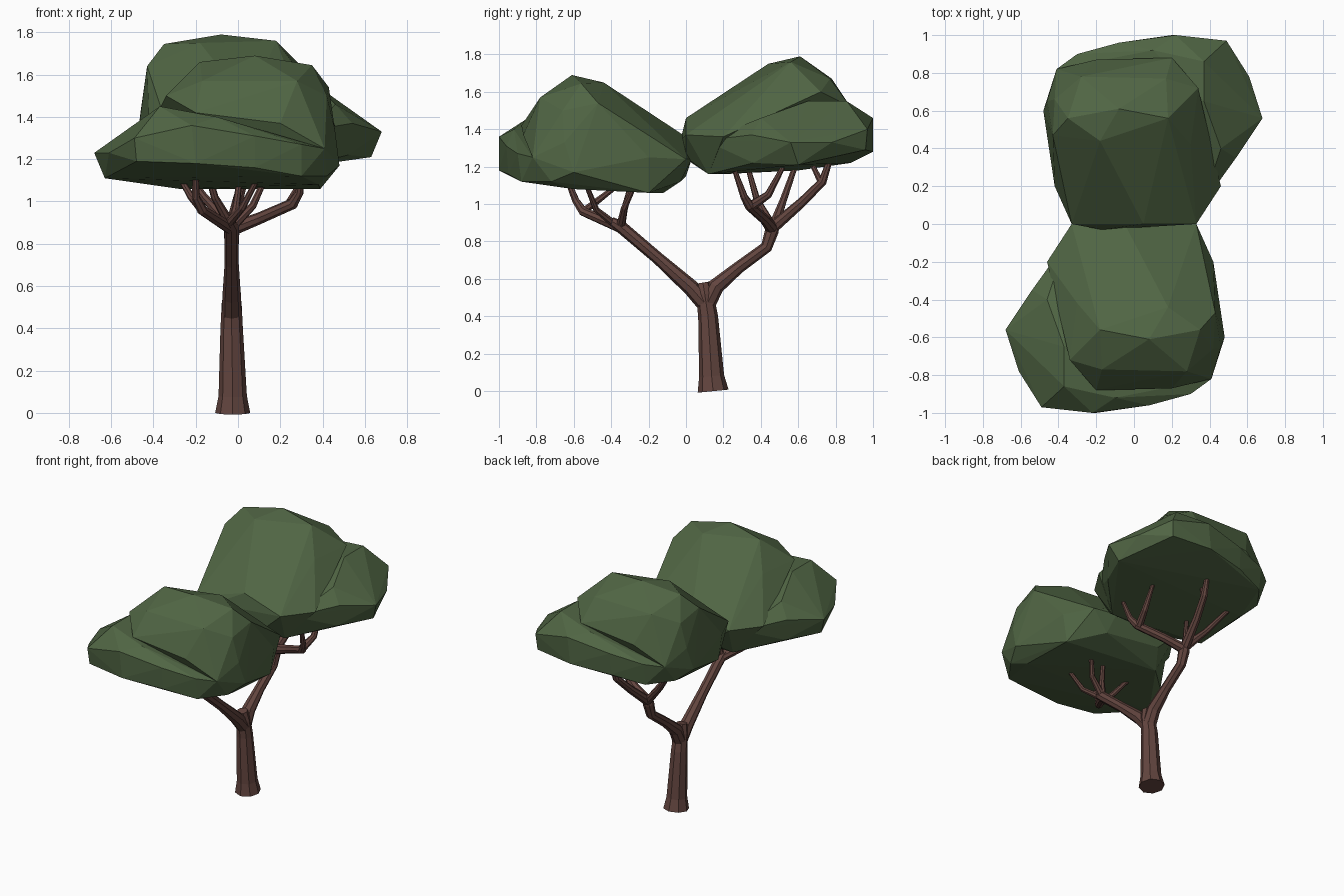
import bpy, bmesh


def material(name, col):
    m = bpy.data.materials.new(name)
    m.diffuse_color = (*col, 1)
    return m


leaf = material("leaf_green", (0.08, 0.13, 0.057))
bark = material("bark_brown", (0.125, 0.06, 0.05))


def hull(name, pts, s, dz):
    # faceted clump; s = -1 turns it half a turn about z
    bm = bmesh.new()
    for x, y, z in pts:
        bm.verts.new((s * x, s * y, z + dz))
    res = bmesh.ops.convex_hull(bm, input=bm.verts)
    junk = {v for v in res["geom_interior"] + res["geom_unused"]
            if isinstance(v, bmesh.types.BMVert)}
    bmesh.ops.delete(bm, geom=list(junk), context='VERTS')
    bmesh.ops.recalc_face_normals(bm, faces=bm.faces)
    me = bpy.data.meshes.new(name)
    bm.to_mesh(me)
    bm.free()
    me.materials.append(leaf)
    ob = bpy.data.objects.new(name, me)
    bpy.context.collection.objects.link(ob)
    return ob


# underside shared by both clumps
under = [(0.39, -0.2, 1.06), (-0.28, -0.12, 1.06), (0.38, -0.6, 1.08)]

# tall dome
dome = under + [
    (-0.18, -0.56, 1.66), (0.08, -0.61, 1.69), (0.35, -0.56, 1.645), (0.18, -0.44, 1.65),
    (0.43, -0.47, 1.54), (-0.17, -0.77, 1.57), (0.28, -0.78, 1.57), (0.42, -0.66, 1.5),
    (-0.3, -0.42, 1.5), (-0.34, -0.72, 1.5), (0.17, 0.03, 1.24), (-0.05, 0.0, 1.36),
    (-0.33, 0.0, 1.27), (0.33, 0.0, 1.24), (0.46, -0.65, 1.33), (0.48, -0.6, 1.17),
    (0.42, -0.2, 1.25), (0.41, -0.82, 1.25), (-0.46, -0.2, 1.26), (-0.2, -0.88, 1.42),
    (0.2, -0.87, 1.37), (0.2, -0.03, 1.12), (-0.2, 0.0, 1.15)]

# low spreading lip
lip = under + [
    (-0.68, -0.56, 1.23), (-0.63, -0.6, 1.11), (-0.61, -0.78, 1.23), (-0.49, -0.97, 1.3),
    (-0.48, -0.96, 1.19), (-0.22, -1.0, 1.36), (-0.2, -1.0, 1.18), (0.08, -0.96, 1.31),
    (0.08, -0.95, 1.16), (0.3, -0.9, 1.27), (0.3, -0.88, 1.12), (0.41, -0.82, 1.25),
    (0.42, -0.72, 1.12), (0.48, -0.6, 1.17), (-0.37, -0.86, 1.45), (-0.1, -0.92, 1.4),
    (-0.46, -0.58, 1.38), (-0.37, -0.65, 1.45), (-0.46, -0.4, 1.36), (-0.54, -0.35, 1.27),
    (-0.52, -0.36, 1.12), (-0.36, -0.1, 1.24)]

for name, s, dz in (("front_canopy", 1, 0), ("back_canopy", -1, 0.1)):
    top = hull(name, dome, s, dz)
    low = hull(name + "_lip_helper", lip, s, dz)
    low.hide_render = True
    low.hide_viewport = True
    mod = top.modifiers.new("join_lip", 'BOOLEAN')
    mod.operation = 'UNION'
    mod.solver = 'EXACT'
    mod.object = low


def limb(name, paths):
    # faceted tapered tubes: each point is x, y, z, radius
    cu = bpy.data.curves.new(name, 'CURVE')
    cu.dimensions = '3D'
    cu.bevel_depth = 1
    cu.bevel_resolution = 2
    cu.use_fill_caps = True
    for path in paths:
        sp = cu.splines.new('POLY')
        sp.points.add(len(path) - 1)
        sp.use_smooth = False
        for p, (x, y, z, r) in zip(sp.points, path):
            p.co = (x, y, z, 1)
            p.radius = r
    cu.materials.append(bark)
    ob = bpy.data.objects.new(name, cu)
    bpy.context.collection.objects.link(ob)


limb("trunk", [[(-0.025, 0.145, 0, 0.083), (-0.025, 0.137, 0.08, 0.067),
                (-0.03, 0.118, 0.4, 0.053), (-0.03, 0.1, 0.52, 0.047), (-0.03, 0.09, 0.58, 0.035)]])

limb("front_bough", [[(-0.03, 0.1, 0.47, 0.046), (-0.03, 0.03, 0.55, 0.044),
                      (-0.03, -0.15, 0.71, 0.033), (-0.03, -0.35, 0.88, 0.034),
                      (-0.04, -0.4, 0.91, 0.022)]])
limb("back_bough", [[(-0.03, 0.11, 0.46, 0.046), (-0.03, 0.16, 0.56, 0.044),
                     (-0.03, 0.28, 0.66, 0.033), (-0.03, 0.43, 0.77, 0.032),
                     (-0.03, 0.46, 0.86, 0.037), (-0.03, 0.48, 0.91, 0.022)]])

limb("front_branches", [
    [(-0.03, -0.34, 0.87, 0.03), (-0.17, -0.55, 0.96, 0.025), (-0.2, -0.59, 1.02, 0.02), (-0.2, -0.65, 1.17, 0.013)],
    [(-0.17, -0.55, 0.96, 0.02), (-0.22, -0.47, 1.02, 0.018), (-0.28, -0.34, 1.12, 0.012)],
    [(-0.03, -0.35, 0.88, 0.025), (0.07, -0.33, 0.98, 0.018), (0.13, -0.27, 1.11, 0.013)],
    [(-0.03, -0.35, 0.88, 0.025), (-0.01, -0.33, 0.97, 0.018), (0.01, -0.29, 1.12, 0.013)],
    [(-0.05, -0.38, 0.89, 0.022), (0.02, -0.48, 0.97, 0.017), (0.1, -0.54, 1.12, 0.012)]])

limb("back_branches", [
    [(-0.03, 0.46, 0.87, 0.034), (0.1, 0.42, 0.92, 0.028), (0.26, 0.34, 0.99, 0.027),
     (0.29, 0.31, 1.04, 0.02), (0.31, 0.26, 1.18, 0.013)],
    [(0.25, 0.35, 0.99, 0.027), (0.28, 0.44, 1.05, 0.021), (0.28, 0.52, 1.2, 0.013)],
    [(-0.03, 0.47, 0.88, 0.032), (0.0, 0.62, 1.01, 0.026), (0.03, 0.73, 1.12, 0.023), (0.04, 0.78, 1.27, 0.014)],
    [(0.03, 0.72, 1.12, 0.018), (0.0, 0.67, 1.22, 0.012)],
    [(-0.03, 0.47, 0.88, 0.03), (-0.16, 0.52, 1.02, 0.02), (-0.31, 0.59, 1.22, 0.014)],
    [(-0.03, 0.46, 0.88, 0.026), (-0.11, 0.38, 1.02, 0.018), (-0.16, 0.33, 1.2, 0.013)]])
